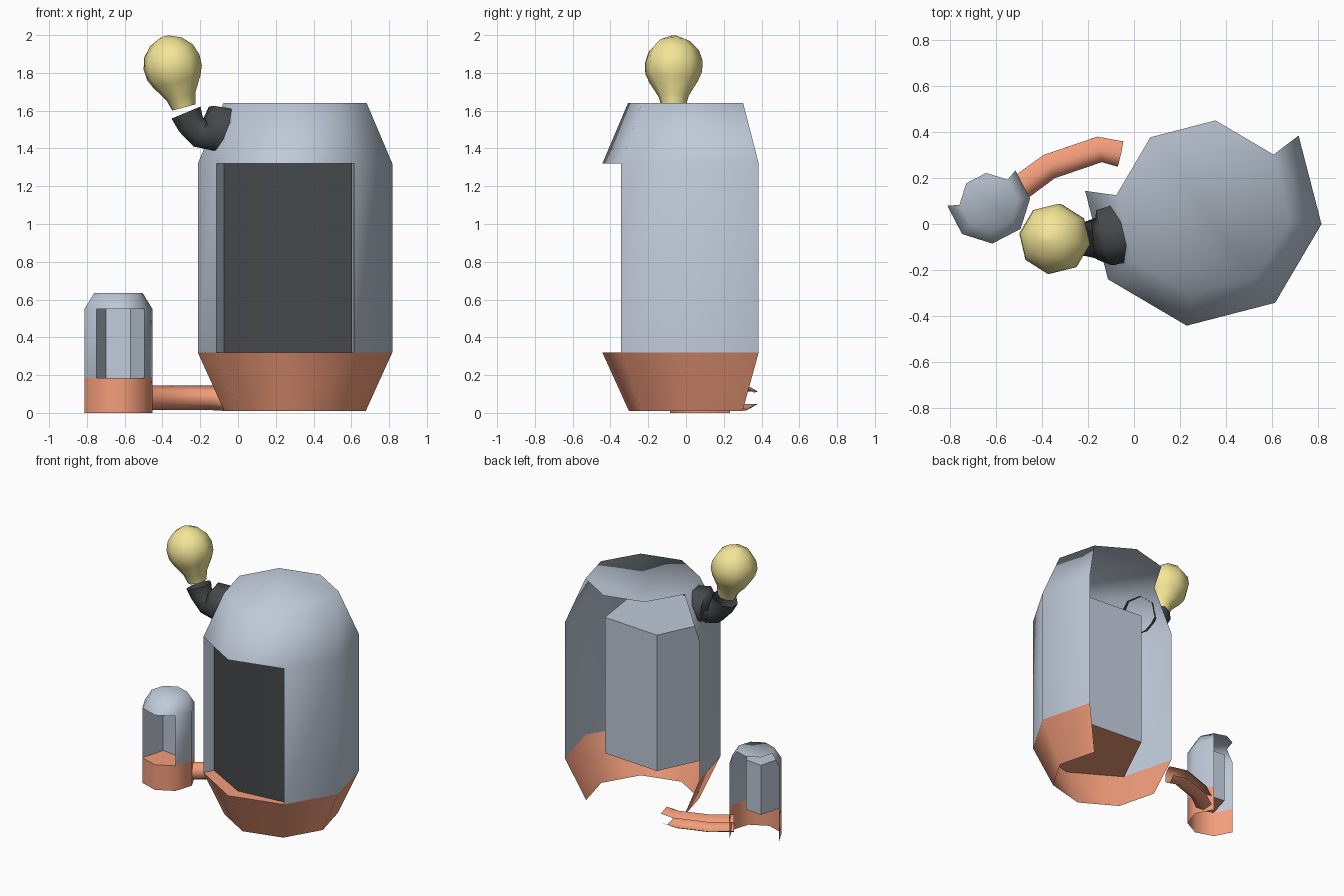
import bpy, bmesh, math
from mathutils import Vector

if "Cube" in bpy.data.objects:
    bpy.data.objects.remove(bpy.data.objects["Cube"])


def material(name, rgb):
    m = bpy.data.materials.new(name)
    m.diffuse_color = (*rgb, 1)
    m.use_nodes = True
    m.node_tree.nodes["Principled BSDF"].inputs["Base Color"].default_value = m.diffuse_color
    return m


CORAL = material("coral", (0.90, 0.34, 0.20))
DARK = material("dark", (0.06, 0.065, 0.07))
YELLOW = material("yellow", (0.90, 0.79, 0.31))
STEEL = material("steel", (0.52, 0.59, 0.69))


def make(name, verts, faces, mat=STEEL, smooth=0):
    me = bpy.data.meshes.new(name)
    me.from_pydata([tuple(v) for v in verts], [], faces)
    ob = bpy.data.objects.new(name, me)
    bpy.context.collection.objects.link(ob)
    me.materials.append(mat)
    if smooth:
        bpy.ops.object.select_all(action='DESELECT')
        ob.select_set(True)
        bpy.context.view_layer.objects.active = ob
        bpy.ops.object.shade_smooth_by_angle(angle=math.radians(smooth))
    return ob


def octagon(c, r, turn, z):
    return [(c[0] + r * math.cos(math.radians(turn + 45 * k)),
             c[1] + r * math.sin(math.radians(turn + 45 * k)), z) for k in range(8)]


BACK = (1, 2, 3)      # sides left open at the back
WINDOW = (5, 6)       # sides replaced by the front recess


def wall(name, pts, z1, z2, mat=STEEL, smooth=0):
    """Upright sheet following a few plan points."""
    n = len(pts)
    v = [(p[0], p[1], z) for z in (z1, z2) for p in pts]
    make(name, v, [(i, i + 1, n + i + 1, n + i) for i in range(n - 1)], mat, smooth)


def pod(name, c, r, turn, zs, r_bottom, r_top, recess):
    """Octagonal shell: open back, recessed front, full top cap, coral base."""
    z0, z1, z2, z3 = zs
    v = octagon(c, r, turn, z1) + octagon(c, r, turn, z2) + octagon(c, r_top, turn, z3)
    f = [tuple(range(16, 24))]
    for k in range(8):
        n = (k + 1) % 8
        if k not in BACK:
            f.append((8 + k, 8 + n, 16 + n, 16 + k))
            if k not in WINDOW:
                f.append((k, n, 8 + n, 8 + k))
    make(name + "_shell", v, f, STEEL, 80)
    v = octagon(c, r_bottom, turn, z0) + octagon(c, r, turn, z1)
    make(name + "_base", v, [(k, (k + 1) % 8, 8 + (k + 1) % 8, 8 + k)
                             for k in range(8) if k not in BACK], CORAL, 60)
    # recess walls with floor and ceiling
    rim = [p[:2] for p in octagon(c, r, turn, 0)[5:8]]
    wall(name + "_recess", [rim[0]] + recess + [rim[2]], z1, z2)
    plan = rim + recess[::-1]
    make(name + "_sill", [(x, y, z1) for x, y in plan], [(0, 1, 2, 3, 4)], CORAL)
    make(name + "_lintel", [(x, y, z2) for x, y in plan], [(4, 3, 2, 1, 0)])


def tube(name, rings, ref, mat, sides=8, skip=(), cap=False, turn=0.5):
    """Sweep a ring with changing radius along (x, y, z, radius) points."""
    p = [Vector(q[:3]) for q in rings]
    v, f = [], []
    for i, q in enumerate(rings):
        t = (p[min(i + 1, len(p) - 1)] - p[max(i - 1, 0)]).normalized()
        a = t.cross(Vector(ref)).normalized()
        b = a.cross(t)
        for k in range(sides):
            w = 2 * math.pi * (k + turn) / sides
            v.append(p[i] + q[3] * (math.cos(w) * a + math.sin(w) * b))
    for i in range(len(p) - 1):
        for k in range(sides):
            if k not in skip:
                n = (k + 1) % sides
                f.append((i * sides + n, i * sides + k, (i + 1) * sides + k, (i + 1) * sides + n))
    if cap:
        f.append(tuple(range(len(v) - sides, len(v)))[::-1])
        f.append(tuple(range(sides)))
    return make(name, v, f, mat, 65)


# Large pod, with a dark pane set into its recess
pod("large_pod", (0.302, 0.072), 0.52, -8, (0.01, 0.32, 1.32, 1.64), 0.378, 0.383,
    [(0.10, 0.197), (0.545, 0.165)])
wall("dark_pane", [(-0.075, -0.17), (0.24, -0.345), (0.603, -0.31)], 0.32, 1.32, DARK, 60)

# Small pod
pod("small_pod", (-0.633, 0.095), 0.181, 5, (0.0, 0.185, 0.55, 0.635), 0.181, 0.128,
    [(-0.70, 0.13), (-0.57, 0.115)])

# Hose between the pods, open along its back side
tube("hose", [(-0.50, 0.155, 0.08, 0.065), (-0.37, 0.25, 0.08, 0.065),
              (-0.15, 0.325, 0.08, 0.065), (-0.06, 0.305, 0.075, 0.065)],
     (0, 0, 1), CORAL, 6, skip=(2,), turn=0.5)

# Lamp arm: flange on the shell and bent socket
Y = -0.065
tube("lamp_arm", [(-0.065, -0.04, 1.485, 0.14), (-0.125, -0.06, 1.50, 0.135),
                  (-0.15, Y, 1.475, 0.10), (-0.20, Y, 1.475, 0.08),
                  (-0.25, Y, 1.53, 0.08), (-0.275, Y, 1.59, 0.09)],
     (0, 1, 0), DARK, 8)

# Light bulb, tilted outward
profile = [(0, 0.064), (0.06, 0.08), (0.14, 0.13), (0.19, 0.152), (0.25, 0.155),
           (0.31, 0.135), (0.36, 0.088), (0.39, 0.02)]
tube("light_bulb", [(-0.287 - 0.26 * s, Y, 1.617 + 0.965 * s, r) for s, r in profile],
     (0, 1, 0), YELLOW, 8, cap=True, turn=0.2)
